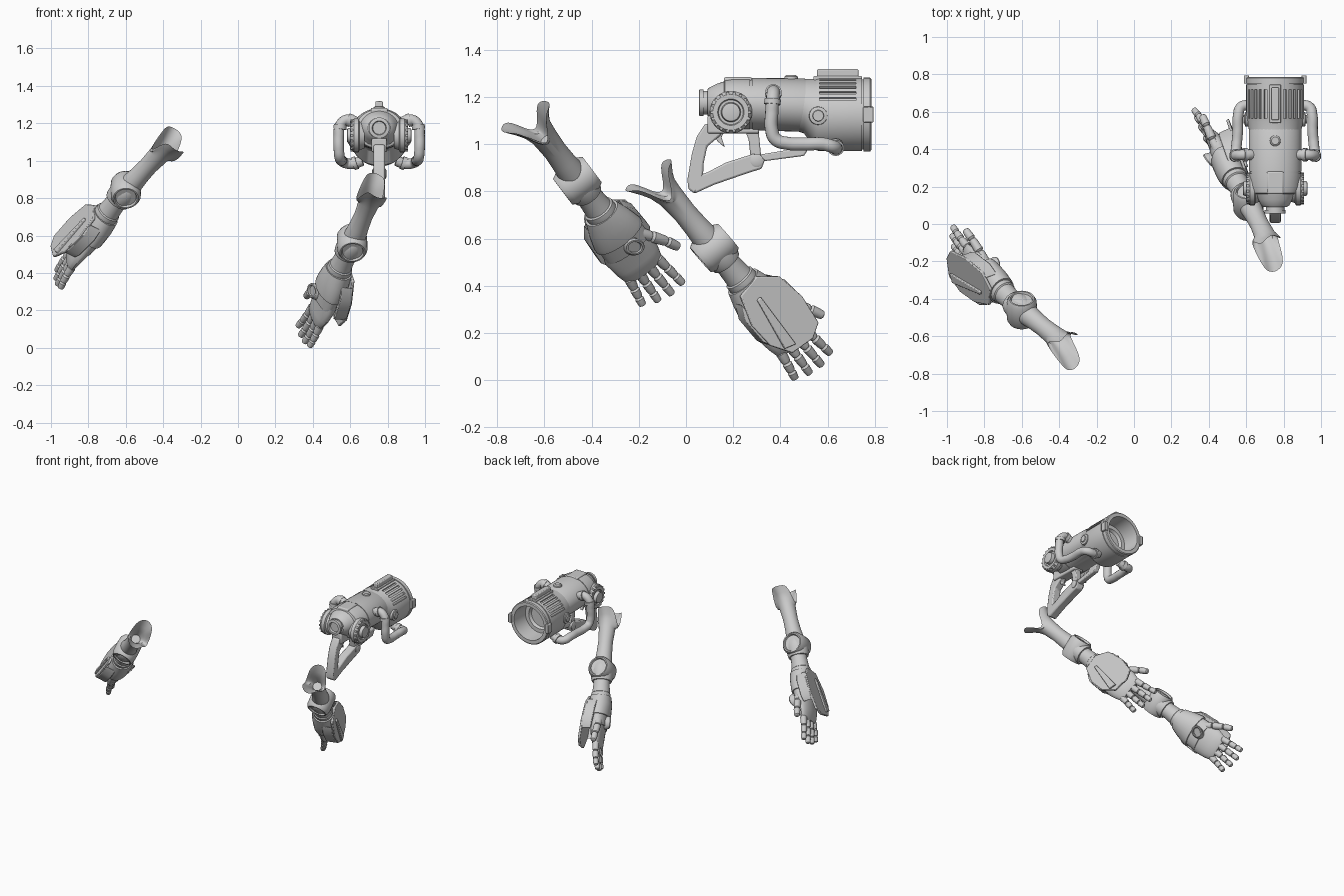
import bpy, bmesh, math
from mathutils import Matrix, Vector

if "Cube" in bpy.data.objects:
    bpy.data.objects.remove(bpy.data.objects["Cube"])

grey = bpy.data.materials.new("plain grey")
grey.use_nodes = True
grey.diffuse_color = (0.6, 0.6, 0.6, 1)
grey.node_tree.nodes["Principled BSDF"].inputs["Base Color"].default_value = (0.6, 0.6, 0.6, 1)


def smooth(ob):
    bpy.ops.object.select_all(action="DESELECT")
    ob.select_set(True)
    bpy.context.view_layer.objects.active = ob
    bpy.ops.object.shade_smooth_by_angle(angle=math.radians(32))


def emit(name, bm, frame=Matrix(), bevel=0):
    bm.transform(frame)
    bmesh.ops.recalc_face_normals(bm, faces=bm.faces)
    me = bpy.data.meshes.new(name)
    bm.to_mesh(me)
    bm.free()
    me.materials.append(grey)
    ob = bpy.data.objects.new(name, me)
    bpy.context.collection.objects.link(ob)
    if bevel:
        mod = ob.modifiers.new("soft edge", "BEVEL")
        mod.width, mod.segments = bevel, 2
    smooth(ob)


def loft(rings, seg=32):
    """Rings of (height, x radius, y radius, y offset), capped at both ends."""
    bm, rows = bmesh.new(), []
    for h, rx, ry, *off in rings:
        cy = off[0] if off else 0
        rows.append([bm.verts.new((rx * math.cos(k * math.tau / seg),
                                   ry * math.sin(k * math.tau / seg) + cy, h)) for k in range(seg)])
    for a, b in zip(rows, rows[1:]):
        for k in range(seg):
            j = (k + 1) % seg
            bm.faces.new((a[k], a[j], b[j], b[k]))
    bm.faces.new(rows[0])
    bm.faces.new(rows[-1])
    return bm


def lathe(pairs, seg=32):
    return loft([(h, r, r) for h, r in pairs], seg)


def plate(points, low, high):
    bm = bmesh.new()
    a = [bm.verts.new((p[0], p[1], low)) for p in points]
    b = [bm.verts.new((p[0], p[1], high)) for p in points]
    bm.faces.new(a)
    bm.faces.new(b)
    for k in range(len(a)):
        j = (k + 1) % len(a)
        bm.faces.new((a[k], a[j], b[j], b[k]))
    return bm


def box(x0, x1, y0, y1, low, high):
    return plate([(x0, y0), (x1, y0), (x1, y1), (x0, y1)], low, high)


def axes(a, b, c, origin):
    m = Matrix((a, b, c)).transposed().to_4x4()
    m.translation = origin
    return m


def aim(a, b):
    a, b = Vector(a), Vector(b)
    return Matrix.Translation(a) @ (b - a).to_track_quat("Z", "Y").to_matrix().to_4x4(), (b - a).length


def digit(name, points, r, frame):
    # jointed finger made of rounded tapering segments
    for k, (a, b) in enumerate(zip(points, points[1:])):
        m, size = aim(a, b)
        s = r * (1 - 0.08 * k)
        emit(f"{name}_{k + 1}", lathe([(-0.004, 0.6 * s), (0.006, s), (0.75 * size, 0.9 * s),
                                       (0.92 * size, 0.8 * s), (size, 0.45 * s)], 16), frame @ m)


def arm(side, elbow, tip, outward, turn, twist, bend):
    # local x = thumb side, y = back of hand, z = along the arm
    d = (Vector(tip) - Vector(elbow)).normalized()
    n = Vector(outward)
    n = (n - n.dot(d) * d).normalized()
    f = axes(n.cross(d) * turn, n, d, elbow)
    upper = f @ Matrix.Rotation(math.radians(twist), 4, "Z")

    # upper arm ending in two broad square prongs that spread apart
    bm = loft([(-.27, .03, .03), (-.33, .046, .046), (-.38, .072, .058), (-.425, .108, .066),
               (-.435, .115, .072), (-.385, .082, .066), (-.35, .066, .06), (-.3, .056, .056),
               (-.2, .05, .05), (-.12, .053, .053), (-.05, .06, .06), (.03, .06, .06)], 64)
    for v in bm.verts:
        w = min(1, max(0, (-0.29 - v.co.z) / 0.13))
        s = math.sin(math.atan2(v.co.y / 0.07, v.co.x / 0.11))
        v.co.y += bend * min(0, v.co.z)
        v.co.z += w * (0.12 * s ** 8 + 0.12 * v.co.x)
        v.co.x -= 0.014 * w
    emit(side + "_upper_arm", bm, upper)

    # elbow hinge with a dished disc at both ends
    across = Matrix.Rotation(math.pi / 2, 4, "Y")
    emit(side + "_elbow_hinge", lathe([(-.066, .045), (-.066, .055), (-.078, .06), (-.078, .068), (-.055, .08),
                                       (0, .082), (.055, .08), (.078, .068), (.078, .06), (.066, .055),
                                       (.066, .045)]), upper @ across)
    emit(side + "_elbow_cuff", loft([(-.04, .06, .06), (-.03, .068, .068), (.02, .076, .076), (.07, .07, .073),
                                     (.085, .066, .068), (.085, .055, .055)]), f)
    emit(side + "_forearm", loft([(.02, .06, .06), (.1, .055, .055), (.17, .06, .06), (.175, .068, .066),
                                  (.2, .07, .068), (.25, .06, .06)]), f)

    # gauntlet and palm
    emit(side + "_gauntlet", loft([(.2, .06, .06), (.2, .08, .074), (.26, .1, .08), (.33, .118, .076),
                                   (.35, .118, .074), (.35, .108, .064), (.42, .11, .054)], 24), f)
    emit(side + "_palm", loft([(.33, .09, .055), (.42, .118, .05, .005), (.5, .108, .042, .005),
                               (.55, .095, .032), (.565, .08, .022)], 24), f)
    boss = f @ axes((0, 0, 1), (-.95, .3, 0), (.3, -.95, 0), (.01, -.03, .39))
    emit(side + "_palm_boss", lathe([(-.02, .046), (.045, .044), (.054, .038), (.054, .03), (.046, .027)]), boss)

    # flared plate over the back of the hand, with a wedge ridge
    pf = f @ Matrix(((1, 0, 0, 0), (0, .14, 1, .04), (0, 1, 0, 0), (0, 0, 0, 1)))
    emit(side + "_hand_plate", plate([(-.07, .21), (.04, .2), (.115, .27), (.13, .4), (.105, .53), (.04, .56),
                                      (-.07, .54), (-.12, .45), (-.12, .33)], -.008, .008), pf, .004)
    emit(side + "_plate_ridge", plate([(-.03, .27), (-.01, .27), (-.035, .52), (-.085, .5)], 0, .02), pf, .004)
    for s in (-1, 1):
        emit(side + "_plate_flange", plate([(s * .09, .24), (s * .125, .3), (s * .13, .42), (s * .11, .46)],
                                           -.07, 0), pf, .004)

    # fingers and thumb
    for k in range(4):
        x = -.073 + .049 * k
        reach = (.14, .172, .185, .175)[k]
        spread = .3 * x
        pts = [(x + spread * q, -.015 * q * q, .545 + reach * q) for q in (0, .4, .72, 1)]
        digit(f"{side}_finger{k + 1}", pts, .023, f)
    digit(side + "_thumb", [(.07, -.01, .38), (.11, -.01, .44), (.15, -.005, .51), (.175, .0, .57)], .027, f)


arm("right", (-.60, -.46, .845), (-.975, -.10, .365), (-.86, -.3, .39), -1, 0, .09)
arm("left", (.61, .12, .56), (.36, .55, .05), (.9, .42, -.07), 1, 14, .05)

# ---- cannon: local x across, y up, z along the barrel ----
mid = Vector((.755, 0, 1.125))
gun = axes((1, 0, 0), (0, 0, 1), (0, 1, 0), mid)

barrel = loft([(.44, .12, .10, .04), (.5, .14, .115, .035), (.55, .15, .15), (.565, .155, .155), (.72, .155, .155),
               (.745, .155, .155), (.745, .149, .149), (.752, .149, .149), (.752, .156, .156),
               (.78, .156, .156), (.785, .15, .15), (.785, .125, .125), (.66, .118, .118),
               (.66, .09, .09), (.64, .08, .08)], 64)
barrel.faces.ensure_lookup_table()
vents = []
for fc in barrel.faces:
    c = fc.calc_center_median()
    lean = abs(math.degrees(math.atan2(c.x, c.y)))
    if len(fc.verts) == 4 and .6 < c.z < .7 and c.xy.length > .15 and 18 < lean < 75 and int(lean / 5.625) % 2:
        vents.append(fc)
bmesh.ops.inset_individual(barrel, faces=vents, thickness=.002, depth=0)
bmesh.ops.inset_individual(barrel, faces=vents, thickness=.0005, depth=-.012)
emit("rear_barrel", barrel, gun)

emit("front_body", loft([(.09, .06, .055, .05), (.1, .075, .065, .05), (.13, .09, .08, .05), (.16, .105, .095, .045),
                         (.165, .125, .105, .045), (.2, .138, .11, .045), (.27, .14, .111, .044),
                         (.27, .136, .107, .044), (.28, .136, .107, .044), (.28, .14, .111, .044),
                         (.5, .14, .113, .04), (.55, .13, .12, .01)], 40), gun)
emit("front_nozzle", loft([(.11, .05, .05, .05), (.075, .05, .05, .05), (.075, .056, .056, .05),
                           (.057, .056, .056, .05), (.055, .052, .052, .05), (.055, .038, .038, .05),
                           (.07, .034, .034, .05)]), gun)
emit("top_rail", box(-.02, .02, .13, .193, .555, .73), gun, .006)
emit("top_rail_base", box(-.03, .03, .13, .163, .54, .745), gun, .004)
emit("top_sight", box(-.045, .045, .11, .158, .16, .28), gun, .008)
up = Matrix.Translation((.755, .445, 1.27))
emit("top_knob", lathe([(0, .03), (.016, .028), (.022, .02)], 24), up)

for s, label in ((1, "left"), (-1, "right")):
    # round side housing with a knurled rim
    ear = axes((0, 1, 0), (0, 0, 1), (s, 0, 0), (.755, .19, 1.135))
    emit(label + "_housing", lathe([(.08, .07), (.105, .078), (.11, .09), (.135, .09), (.155, .076), (.155, .056),
                                    (.147, .052), (.147, .042), (.17, .038), (.173, .025)], 36), ear)
    for k in range(18):
        emit(label + "_knurl", box(.07, .086, -.006, .006, .13, .154), ear @ Matrix.Rotation(k * math.tau / 18, 4, "Z"))
    # side boss and rear lug
    boss = axes((0, 1, 0), (0, 0, 1), (s, 0, 0), (.755, .56, 1.12))
    emit(label + "_boss", lathe([(.13, .04), (.16, .038), (.163, .03), (.163, .024), (.17, .022)], 24), boss)
    emit(label + "_lug", box(s * .14, s * .168, -.033, .033, .75, .795), gun, .004)
    # bent pipe with collars
    cu = bpy.data.curves.new(label + "_pipe", "CURVE")
    cu.dimensions, cu.bevel_depth, cu.bevel_resolution, cu.use_fill_caps = "3D", .028, 5, True
    path = [(.11, .37, 1.2), (.17, .37, 1.22), (.208, .367, 1.19), (.216, .363, 1.13), (.216, .362, 1.065),
            (.212, .38, 1.02), (.206, .43, 1.003), (.2, .5, 1.0), (.198, .58, 1.0), (.183, .625, .988),
            (.14, .635, .983), (.09, .63, 1.0)]
    sp = cu.splines.new("BEZIER")
    sp.bezier_points.add(len(path) - 1)
    for bp, p in zip(sp.bezier_points, path):
        bp.co = (.755 + s * p[0], p[1], p[2])
        bp.handle_left_type = bp.handle_right_type = "AUTO"
    cu.materials.append(grey)
    bpy.context.collection.objects.link(bpy.data.objects.new(label + "_pipe", cu))
    for k, j in ((2, 3), (10, 11), (1, 0)):
        m, size = aim(*[(.755 + s * path[q][0], path[q][1], path[q][2]) for q in (k, j)])
        emit(label + "_pipe_collar", lathe([(.0, .028), (.0, .035), (.022, .035), (.022, .028)], 24), m)

# stirrup grip below the body
side_on = axes((0, 1, 0), (0, 0, 1), (1, 0, 0), (.755, 0, 0))
emit("under_block", box(.09, .31, 1.045, 1.12, -.04, .04), side_on, .008)
emit("grip_front", plate([(.15, 1.09), (.08, 1.085), (.045, 1.03), (.025, .96), (.006, .85), (.01, .81), (.035, .79),
                          (.07, .83), (.075, .92), (.09, .99), (.15, 1.04)], -.03, .03), side_on, .008)
emit("grip_base", plate([(.035, .79), (.12, .828), (.27, .88), (.32, .895), (.335, .935), (.29, .96),
                         (.17, .922), (.09, .88), (.03, .86)], -.03, .03), side_on, .008)
emit("grip_rear_strut", plate([(.275, .93), (.32, .93), (.305, 1.08), (.24, 1.08), (.265, 1.02)], -.022, .022),
     side_on, .006)
emit("grip_brace", plate([(.31, .925), (.5, .95), (.53, 1.0), (.45, 1.0), (.43, .975), (.31, .955)], -.018, .018),
     side_on, .006)
emit("grip_pivot", lathe([(-.038, .02), (-.034, .028), (.034, .028), (.038, .02)], 24),
     side_on @ Matrix.Translation((.3, .93, 0)))
emit("trigger", plate([(.12, 1.06), (.17, 1.06), (.15, 1.03), (.165, .985), (.13, 1.015)], -.012, .012), side_on, .004)
